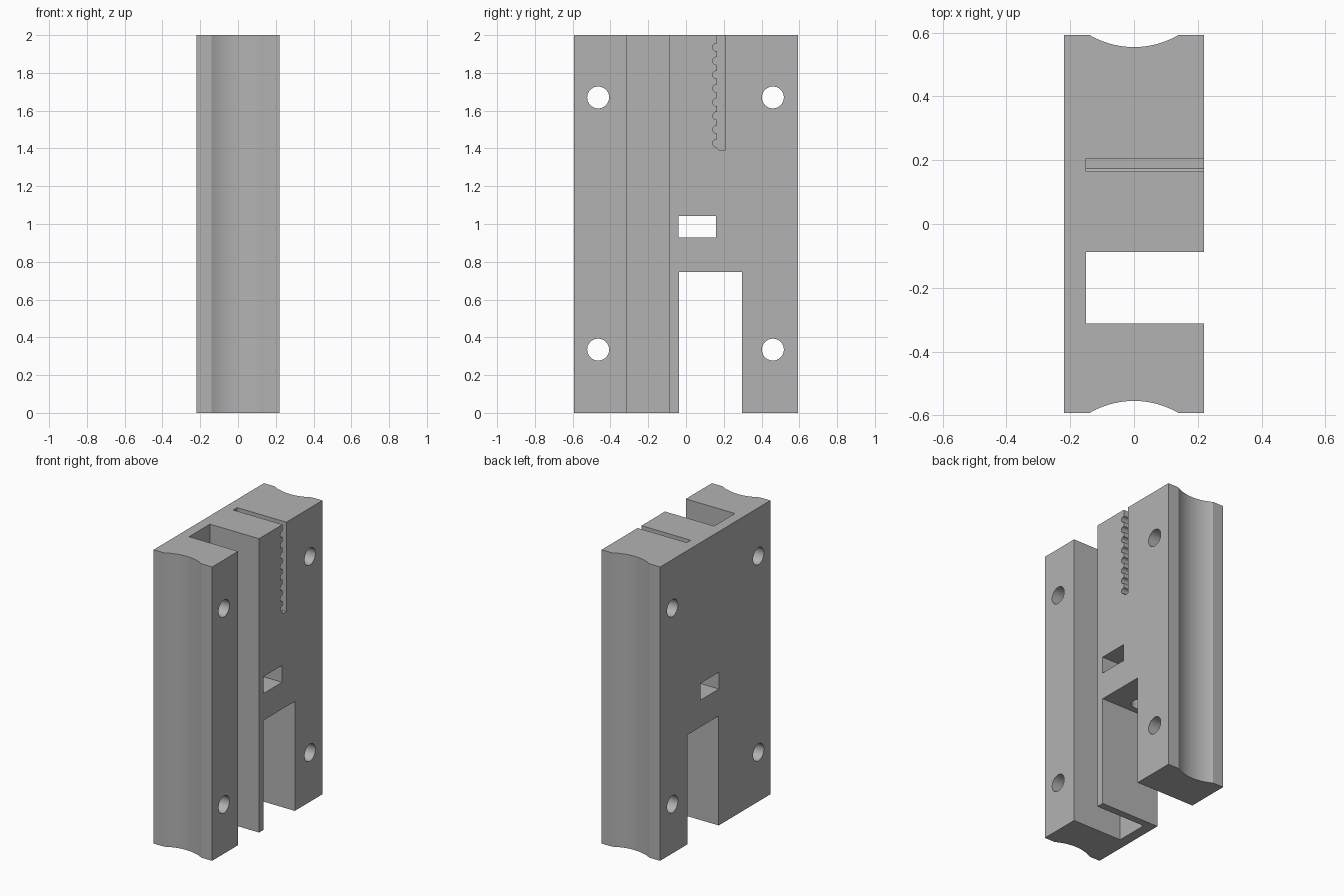
import bpy
import bmesh
import math
from mathutils import Vector

default = bpy.data.objects.get("Cube")
if default:
    bpy.data.objects.remove(default, do_unlink=True)

W, D, H = 0.22, 0.593, 2.0      # half width, half depth, height
FLOOR = -0.15                   # how deep the open-sided slots reach in x

grey = bpy.data.materials.new("light grey plastic")
grey.use_nodes = True
grey.diffuse_color = (0.45, 0.45, 0.45, 1)
grey.node_tree.nodes["Principled BSDF"].inputs["Base Color"].default_value = (0.45, 0.45, 0.45, 1)


def prism(name, outline, direction):
    """Extrude a closed outline of 3D points along a direction."""
    bm = bmesh.new()
    face = bm.faces.new([bm.verts.new(p) for p in outline])
    moved = bmesh.ops.extrude_face_region(bm, geom=[face])["geom"]
    verts = [g for g in moved if isinstance(g, bmesh.types.BMVert)]
    bmesh.ops.translate(bm, verts=verts, vec=Vector(direction))
    bmesh.ops.recalc_face_normals(bm, faces=bm.faces[:])
    mesh = bpy.data.meshes.new(name)
    bm.to_mesh(mesh)
    bm.free()
    obj = bpy.data.objects.new(name, mesh)
    bpy.context.collection.objects.link(obj)
    mesh.materials.append(grey)
    return obj


def side_prism(name, yz, x0=-0.4, x1=0.4):
    return prism(name, [(x0, y, z) for y, z in yz], (x1 - x0, 0, 0))


def rect(y0, y1, z0, z1):
    return [(y0, z0), (y1, z0), (y1, z1), (y0, z1)]


def circle(a, b, r, n=40):
    return [(a + r * math.cos(2 * math.pi * i / n),
             b + r * math.sin(2 * math.pi * i / n)) for i in range(n)]


# Body: plan profile with hollow ends and a full-height channel open to +x
half, sag, steps = 0.14, 0.038, 24
radius = (half ** 2 + sag ** 2) / (2 * sag)
sweep = math.asin(half / radius)
arc = []
for i in range(steps + 1):
    a = -sweep + 2 * sweep * i / steps
    arc.append((radius * math.sin(a), D - sag + radius * (1 - math.cos(a))))
front = [(x, -y) for x, y in arc]
back = list(reversed(arc))
plan = ([(-W, -D)] + front + [(W, -D), (W, -0.312), (FLOOR, -0.312),
        (FLOOR, -0.088), (W, -0.088), (W, D)] + back + [(-W, D)])
body = prism("carriage_body", [(x, y, 0) for x, y in plan], (0, 0, H))

# Rectangular openings: lower notch and nut pocket
cutters = [side_prism("lower_notch", rect(-0.038, 0.297, -0.1, 0.745)),
           side_prism("nut_pocket", rect(-0.04, 0.16, 0.928, 1.042))]

# Four mounting holes
for y in (-0.465, 0.46):
    for z in (0.335, 1.67):
        cutters.append(side_prism("mounting_hole", circle(y, z, 0.058)))

# Vertical screw hole from the notch up to the nut pocket
cutters.append(prism("screw_hole", [(x, y, 0.7) for x, y in circle(0, 0.06, 0.057)],
                     (0, 0, 0.28)))

# Toothed belt slot, open at the top and on the +x side
pitch, land, base = 0.0727, 0.164, 1.39
teeth = [(0.174, base), (land, base + 0.01)]
for k in range(8):
    zc = 1.427 + k * pitch
    for i in range(9):
        a = math.pi * i / 8
        teeth.append((land - 0.024 * math.sin(a), zc - 0.021 * math.cos(a)))
teeth += [(land, H + 0.1), (0.206, H + 0.1), (0.206, base)]
cutters.append(side_prism("belt_slot", teeth, FLOOR, 0.4))

# Cut the body, then drop the cutters
bpy.context.view_layer.objects.active = body
for cutter in cutters:
    cutter.hide_render = True
    mod = body.modifiers.new(cutter.name, "BOOLEAN")
    mod.operation = "DIFFERENCE"
    mod.solver = "EXACT"
    mod.object = cutter
    bpy.ops.object.modifier_apply(modifier=mod.name)
for cutter in cutters:
    bpy.data.objects.remove(cutter, do_unlink=True)

bpy.ops.object.select_all(action="DESELECT")
body.select_set(True)
bpy.ops.object.shade_smooth_by_angle(angle=math.radians(25))
